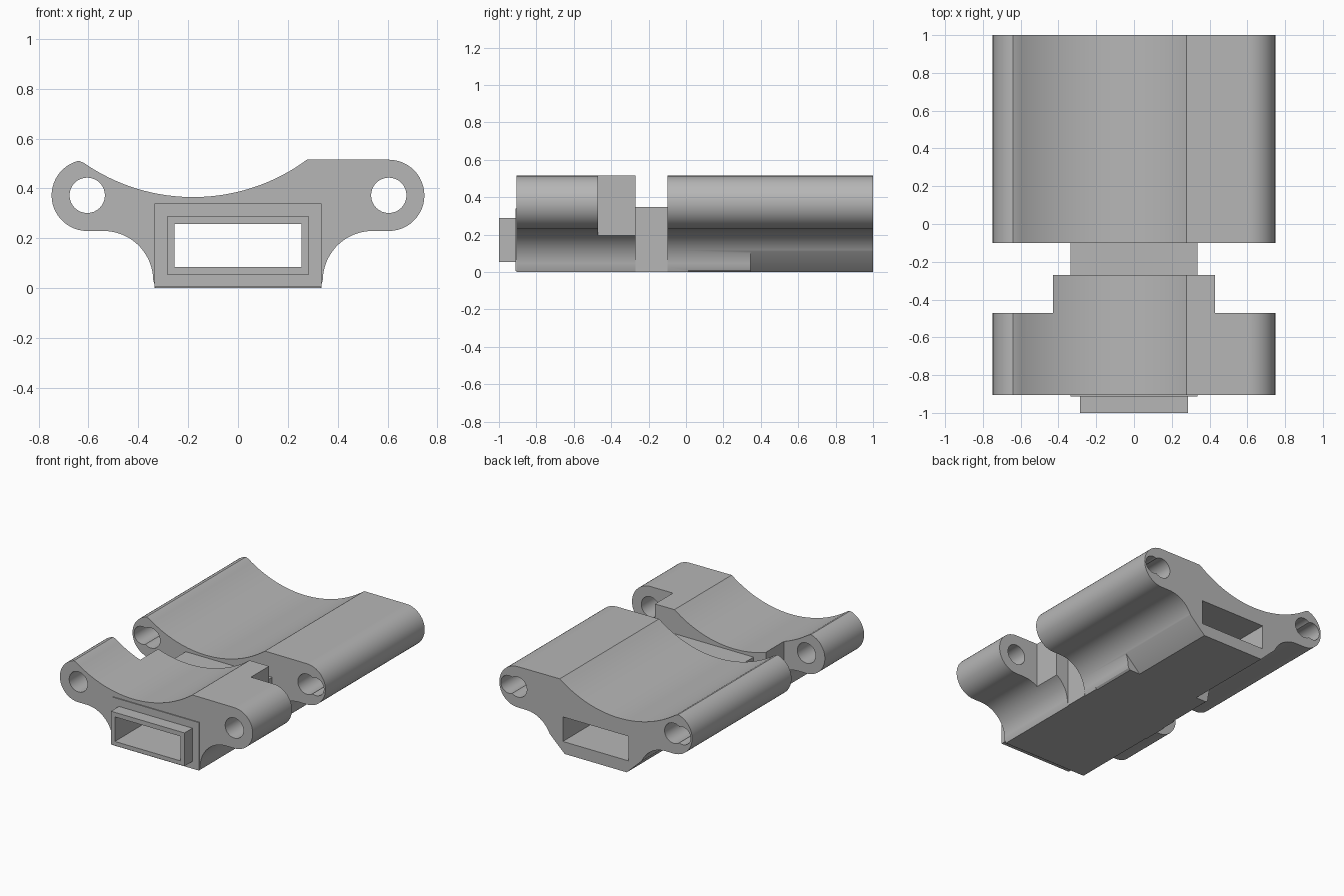
import bpy, bmesh
from math import cos, sin, radians, atan2, degrees

if "Cube" in bpy.data.objects:
    bpy.data.objects.remove(bpy.data.objects["Cube"], do_unlink=True)

grey = bpy.data.materials.new("plain grey")
grey.use_nodes = True
grey.diffuse_color = (0.47, 0.47, 0.47, 1)
grey.node_tree.nodes["Principled BSDF"].inputs["Base Color"].default_value = (0.47, 0.47, 0.47, 1)

LOBE_X, LOBE_Z, LOBE_R = 0.605, 0.372, 0.143


def arc(cx, cz, r, start, end, steps):
    """Points along an arc, angles in degrees."""
    angles = [radians(start + (end - start) * i / steps) for i in range(steps + 1)]
    return [(cx + r * cos(a), cz + r * sin(a)) for a in angles]


def prism(name, outline, y0, y1):
    """Extrude an x-z outline from y0 to y1."""
    bm = bmesh.new()
    face = bm.faces.new([bm.verts.new((x, y0, z)) for x, z in outline])
    moved = bmesh.ops.extrude_face_region(bm, geom=[face])["geom"]
    verts = [v for v in moved if isinstance(v, bmesh.types.BMVert)]
    bmesh.ops.translate(bm, verts=verts, vec=(0, y1 - y0, 0))
    bmesh.ops.recalc_face_normals(bm, faces=bm.faces[:])
    mesh = bpy.data.meshes.new(name)
    bm.to_mesh(mesh)
    bm.free()
    mesh.materials.append(grey)
    obj = bpy.data.objects.new(name, mesh)
    bpy.context.collection.objects.link(obj)
    return obj


def rect(x0, x1, z0, z1):
    return [(x0, z0), (x1, z0), (x1, z1), (x0, z1)]


def cut(obj, outline, y0, y1):
    """Subtract an extruded outline from a part."""
    cutter = prism("cutter", outline, y0, y1)
    cutter.hide_render = True
    mod = obj.modifiers.new("cut", "BOOLEAN")
    mod.operation, mod.solver, mod.object = "DIFFERENCE", "EXACT", cutter
    bpy.context.view_layer.objects.active = obj
    bpy.ops.object.modifier_apply(modifier=mod.name)
    bpy.data.objects.remove(cutter, do_unlink=True)


def mirrored(outline, side):
    return [(side * x, z) for x, z in outline]


# Shared cross-section: two lobes, filleted flanks and a scooped top
flank = [(0.33, 0), (0.34, 0.03)] + arc(0.54, 0.029, 0.2, 175, 90, 16)
right_lobe = arc(LOBE_X, LOBE_Z, LOBE_R, -90, 90, 24)
left_lobe = arc(-LOBE_X, LOBE_Z, LOBE_R, 104, 270, 24)
cx, cz, cr = -0.18, 1.135, 0.77
a_start = degrees(atan2(0.515 - cz, 0.28 - cx))
a_end = degrees(atan2(0.503 - cz, -0.62 - cx))
scoop = arc(cx, cz, cr, a_start, a_end, 32)
section = flank + right_lobe + scoop + left_lobe + mirrored(flank, -1)[::-1]

# Main parts
rear_block = prism("rear_block", section, -0.1, 1)
front_block = prism("front_block", section, -0.905, -0.27)
neck = prism("neck", rect(-0.335, 0.335, 0, 0.348), -0.27, -0.1)
front_plate = prism("front_plate", rect(-0.335, 0.335, 0.005, 0.34), -0.912, -0.905)
spout = prism("spout", rect(-0.285, 0.285, 0.055, 0.288), -1, -0.912)
parts = [rear_block, front_block, neck, front_plate, spout]

# Bores, shoulder cut-outs and underside chamfers on both sides
chamfer = [(0.23, -0.01), (0.36, 0.113), (0.45, 0.113), (0.45, -0.01)]
small_chamfer = [(0.31, -0.01), (0.35, 0.025), (0.45, 0.025), (0.45, -0.01)]
for side in (-1, 1):
    cut(front_block, arc(side * LOBE_X, LOBE_Z, 0.071, 0, 348.75, 31), -1, 0)
    cut(front_block, rect(*sorted((side * 0.43, side * 0.9)), -0.1, 0.7), -0.47, -0.2)
    cut(rear_block, arc(side * LOBE_X, LOBE_Z, 0.071, 0, 348.75, 31), -0.2, 1.1)
    cut(rear_block, arc(side * 0.674, LOBE_Z, 0.062, 5, 353.75, 31), -0.2, 1.1)
    cut(rear_block, mirrored(chamfer, side), 0.345, 1.1)
    cut(rear_block, mirrored(small_chamfer, side), 0.01, 0.4)

# Rectangular channel running the full length
for part in parts:
    cut(part, rect(-0.255, 0.255, 0.084, 0.256), -1.2, 1.2)

# Smooth curved walls, keep edges crisp
for part in parts:
    bpy.ops.object.select_all(action="DESELECT")
    part.select_set(True)
    bpy.context.view_layer.objects.active = part
    bpy.ops.object.shade_smooth_by_angle(angle=radians(25))
